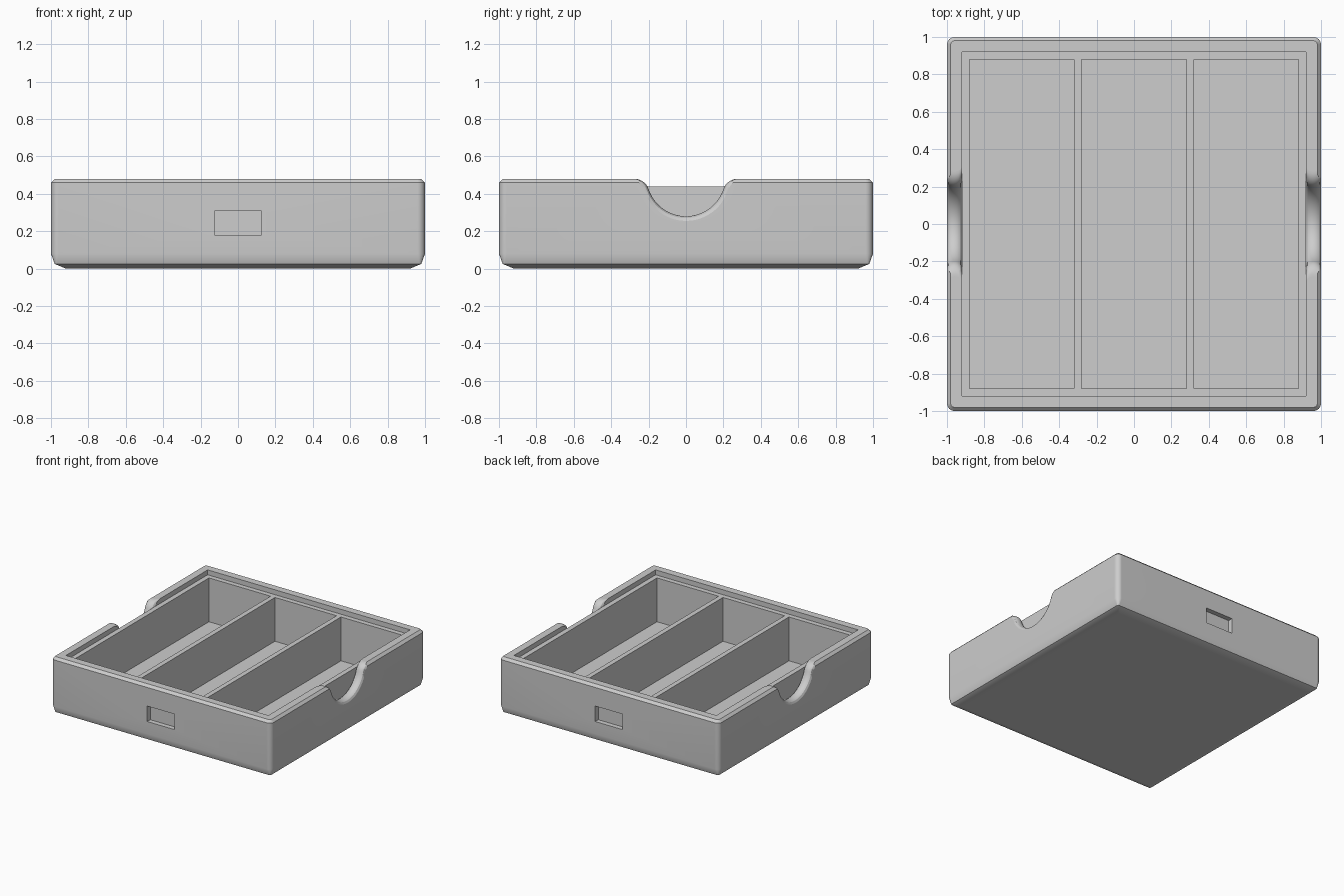
import bpy, bmesh, math
from mathutils import Vector

cube = bpy.data.objects.get("Cube")
if cube:
    bpy.data.objects.remove(cube, do_unlink=True)

GREY = (0.61, 0.61, 0.61, 1)
grey = bpy.data.materials.new("mid_grey")
grey.use_nodes = True
grey.diffuse_color = GREY
grey.node_tree.nodes["Principled BSDF"].inputs["Base Color"].default_value = GREY


def loft(name, rings):
    """Skin a list of equal-length point loops and cap both ends."""
    bm = bmesh.new()
    loops = [[bm.verts.new(p) for p in ring] for ring in rings]
    for a, b in zip(loops, loops[1:]):
        for i in range(len(a)):
            j = (i + 1) % len(a)
            bm.faces.new((a[i], a[j], b[j], b[i]))
    bm.faces.new(loops[0])
    bm.faces.new(loops[-1])
    bmesh.ops.recalc_face_normals(bm, faces=bm.faces)
    mesh = bpy.data.meshes.new(name)
    bm.to_mesh(mesh)
    bm.free()
    mesh.materials.append(grey)
    ob = bpy.data.objects.new(name, mesh)
    bpy.context.collection.objects.link(ob)
    return ob


def rounded_square(half, z, radius, steps=4):
    pts = []
    for quarter in range(4):
        mid = math.radians(45 + 90 * quarter)
        cx = math.copysign(half - radius, math.cos(mid))
        cy = math.copysign(half - radius, math.sin(mid))
        for k in range(steps + 1):
            a = math.radians(90 * quarter + 90 * k / steps)
            pts.append((cx + radius * math.cos(a), cy + radius * math.sin(a), z))
    return pts


def box(name, x0, x1, y0, y1, z0, z1):
    return loft(name, [[(x0, y0, z), (x1, y0, z), (x1, y1, z), (x0, y1, z)] for z in (z0, z1)])


def cut(target, cutter):
    cutter.hide_render = True
    mod = target.modifiers.new("cut", 'BOOLEAN')
    mod.operation = 'DIFFERENCE'
    mod.solver = 'EXACT'
    mod.object = cutter
    bpy.context.view_layer.objects.active = target
    bpy.ops.object.modifier_apply(modifier=mod.name)
    bpy.data.objects.remove(cutter, do_unlink=True)


TOP, LEDGE, FLOOR = 0.48, 0.44, 0.08


def notch_profile(grow):
    """Finger notch outline in (y, z), pushed into the wall by grow."""
    R, f = 0.21, 0.08
    low = Vector((0, 0.49))
    side = Vector((0.276, TOP - f))
    link = (side - low).normalized()
    bend = math.atan2(link.y, link.x)
    half = []
    # Flared shoulder, spreading sideways at the rim
    start, end = math.radians(86), bend + math.pi
    for k in range(9):
        a = start + (end - start) * k / 8
        spread = Vector((1, link.y * k / 8)) * grow
        half.append(side + Vector((math.cos(a), math.sin(a))) * f + spread)
    # Round bottom
    for k in range(1, 13):
        a = bend + (-math.pi / 2 - bend) * k / 12
        half.append(low + Vector((math.cos(a), math.sin(a))) * (R + grow))
    half.insert(0, Vector((half[0].x, 0.6)))
    return half + [Vector((-p.x, p.y)) for p in reversed(half[:-1])]


# Outer case: chamfered foot and rim, softened corners, hollow inside
case = loft("outer_case", [rounded_square(h, z, r) for h, z, r in (
    (0.92, 0, 0.006), (0.98, 0.025, 0.012), (1, 0.08, 0.04), (1, 0.46, 0.04),
    (0.98, TOP, 0.02), (0.92, TOP, 0.002), (0.92, 0.04, 0.002))])

# Rounded finger notches in both side walls
for s in (-1, 1):
    stations = [(0.90, 0.025)]
    for k in range(11):
        t = k / 10 * 2 - 1
        stations.append((0.96 + 0.04 * t, 0.025 * (1 - math.sqrt(1 - t * t))))
    stations.append((1.05, 0.025))
    cut(case, loft("notch_cutter", [[(s * x, p.x, p.y) for p in notch_profile(g)]
                                    for x, g in stations]))

# Label recesses on front and back
for s in (-1, 1):
    y0, y1 = sorted((s * 0.96, s * 1.1))
    cut(case, box("label_cutter", -0.125, 0.125, y0, y1, 0.18, 0.307))

# Inner tray with three compartments
tray = box("divider_tray", -0.92, 0.92, -0.92, 0.92, 0.04, LEDGE)
for cx in (-0.6, 0, 0.6):
    cut(tray, box("compartment_cutter", cx - 0.28, cx + 0.28, -0.88, 0.88, FLOOR, 0.6))

# Smooth shading with crisp edges
bpy.ops.object.select_all(action='DESELECT')
for ob in (case, tray):
    ob.select_set(True)
bpy.context.view_layer.objects.active = case
bpy.ops.object.shade_smooth_by_angle(angle=math.radians(28))
weighted = case.modifiers.new("flat_walls", 'WEIGHTED_NORMAL')
weighted.keep_sharp = True
